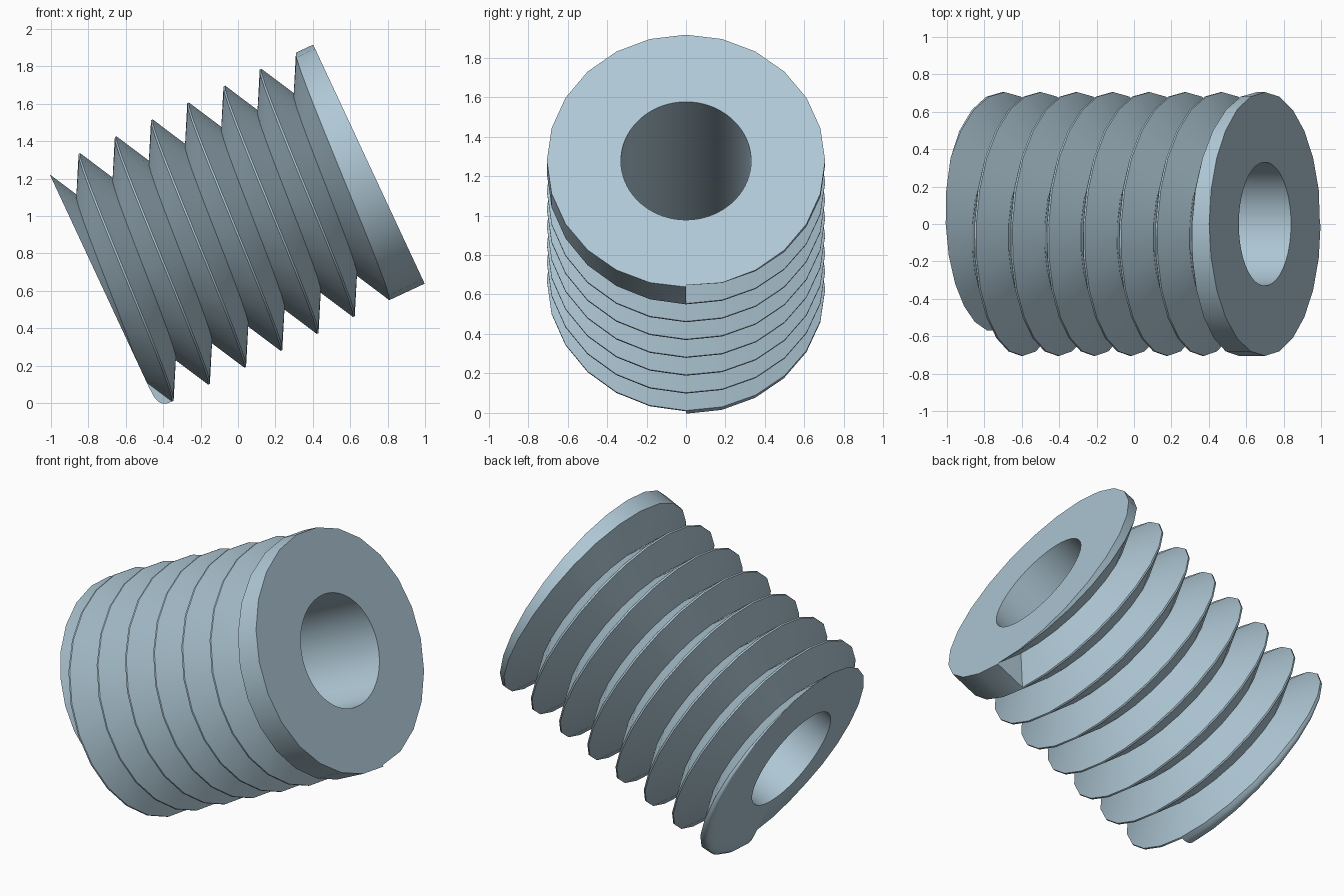
import bpy, bmesh, math
from mathutils import Vector

if "Cube" in bpy.data.objects:
    bpy.data.objects.remove(bpy.data.objects["Cube"])

SEG, SUB = 24, 3                  # sides per thread turn, bore sides per thread side
R, ROOT, BORE = 0.705, 0.514, 0.33
PITCH, END, OFFSET, FLAT = 0.2137, -1.57, 0.01, 0.005
TURNS, ROUND = 7, 6
TILT = math.radians(25)
CENTRE = Vector((0.70, 0, 1.277))  # centre of the upper end face
AXIS = Vector((math.cos(TILT), 0, math.sin(TILT)))
DOWN = Vector((math.sin(TILT), 0, -math.cos(TILT)))
BACK = Vector((0, 1, 0))


def place(a, r, f):
    """Point at axial position a, radius r, fraction f of a turn from the bottom."""
    t = 2 * math.pi * f
    return CENTRE + AXIS * a + (DOWN * math.cos(t) + BACK * math.sin(t)) * r


def profile(f):
    """Thread outline along the axis for one angle, clipped to the two end planes."""
    crest = lambda k: OFFSET - PITCH * (k + f)
    raw = [(max(0.03, crest(0) + FLAT + 0.01), R)]
    for k in range(TURNS + 1):
        raw += [(crest(k) + FLAT, R), (crest(k) - FLAT, R)]
        if k < TURNS:
            raw.append((crest(k) - PITCH / 2, ROOT))
    raw.append((min(END, raw[-1][0]) - 0.05, R))

    def radius(a):
        for (a0, r0), (a1, r1) in zip(raw, raw[1:]):
            if a0 >= a >= a1 and a0 > a1:
                return r0 + (r1 - r0) * (a - a0) / (a1 - a0)
        return R

    pts = [(0.0, radius(0.0))]
    for a, r in raw[1:-1]:
        if a > 0:
            pts.append(pts[0])
        elif a < END:
            pts.append((END, radius(END)))
        else:
            pts.append((a, r))
    # rounded run-out of the last crest, fading as it meets the end plane
    a0, r0 = pts[-1]
    w = a0 - END
    drop = 0.03 + 1.1 * w if w > 1e-4 else 0
    for j in range(1, ROUND + 1):
        s = math.sin(j / ROUND * math.pi / 2)
        pts.append((a0 - w * s, r0 - drop * (1 - (1 - s ** 3) ** (1 / 3))))
    return pts


bm = bmesh.new()


def face(verts):
    unique = list(dict.fromkeys(verts))
    if len(unique) > 2:
        bm.faces.new(unique)


# helical thread surface, one full turn with an open seam at the bottom
rows = []
for i in range(SEG + 1):
    row, last = [], None
    for a, r in profile(i / SEG):
        if last is None or (abs(a - last[0]) + abs(r - last[1])) > 1e-6:
            v = bm.verts.new(place(a, r, i / SEG))
        row.append(v)
        last = (a, r)
    rows.append(row)
for A, B in zip(rows, rows[1:]):
    for j in range(len(A) - 1):
        face([A[j], A[j + 1], B[j + 1], B[j]])

# step walls where the thread starts and ends
first, final = rows[0], rows[-1]
face([first[0], first[3], first[4], final[1], final[0]])
tail = 3 * (TURNS - 1) + 2          # last full crest on the closing side
face([final[tail], final[-1]] + first[3 * TURNS + 2:][::-1])

# bore wall and flat ring at each end
n = SEG * SUB
top = [bm.verts.new(place(0, BORE, i / n)) for i in range(n)]
low = [bm.verts.new(place(END, BORE, i / n)) for i in range(n)]
for i in range(n):
    k = (i + 1) % n
    face([top[i], top[k], low[k], low[i]])
for i in range(SEG):
    for ring, j in ((top, 0), (low, -1)):
        arc = [ring[(i * SUB + s) % n] for s in range(SUB + 1)]
        face([rows[i + 1][j], rows[i][j]] + arc)

bmesh.ops.remove_doubles(bm, verts=bm.verts, dist=1e-5)
bmesh.ops.recalc_face_normals(bm, faces=bm.faces)
mesh = bpy.data.meshes.new("threaded_sleeve")
bm.to_mesh(mesh)
bm.free()

steel = bpy.data.materials.new("pale_blue_grey")
steel.diffuse_color = (0.43, 0.58, 0.67, 1)
steel.use_nodes = True
steel.node_tree.nodes["Principled BSDF"].inputs["Base Color"].default_value = steel.diffuse_color
mesh.materials.append(steel)
sleeve = bpy.data.objects.new("threaded_sleeve", mesh)
bpy.context.collection.objects.link(sleeve)
bpy.context.view_layer.objects.active = sleeve
sleeve.select_set(True)
bpy.ops.object.shade_smooth_by_angle(angle=math.radians(30))
